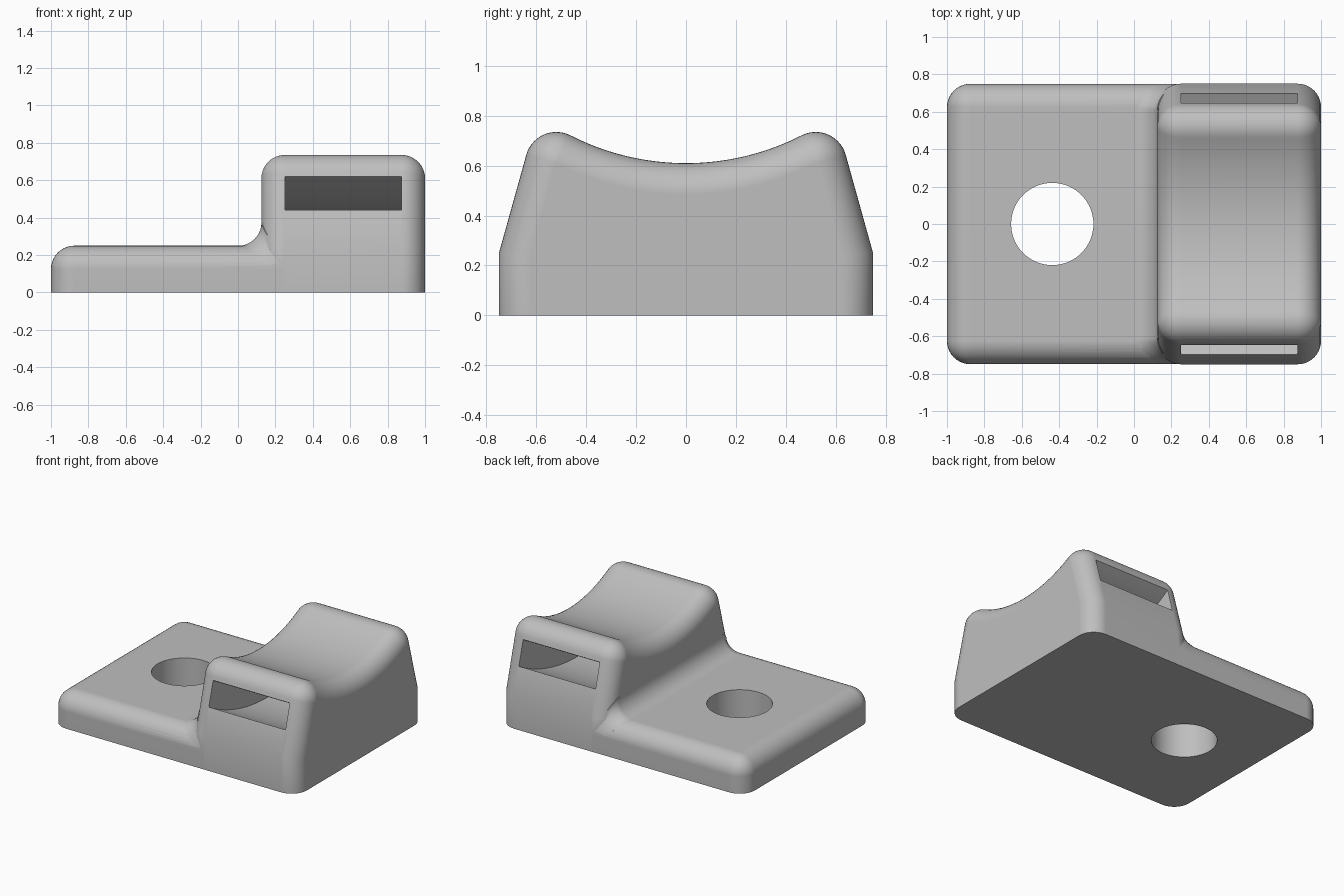
import bpy, bmesh
from math import sin, cos, sqrt, atan2, radians, pi

R = 0.125            # edge rounding
SLAB = 0.25          # base height
PEAK = (0.52, 0.61)  # centre of the saddle lip rounding
SADDLE = (PEAK[0] ** 2 - R ** 2) / (2 * R)   # saddle radius, tangent to the lips
AXIS = 0.61 + SADDLE                         # height of the saddle centre

cube = bpy.data.objects.get("Cube")
if cube:
    bpy.data.objects.remove(cube, do_unlink=True)

grey = bpy.data.materials.new("mid_grey")
grey.use_nodes = True
colour = (0.52, 0.52, 0.52, 1)
grey.diffuse_color = colour
for node in grey.node_tree.nodes:
    if node.type == "BSDF_PRINCIPLED":
        node.inputs["Base Color"].default_value = colour


def make(name, bm):
    bmesh.ops.recalc_face_normals(bm, faces=bm.faces)
    mesh = bpy.data.meshes.new(name)
    bm.to_mesh(mesh)
    bm.free()
    mesh.materials.append(grey)
    ob = bpy.data.objects.new(name, mesh)
    bpy.context.collection.objects.link(ob)
    return ob


def loft(name, rings):
    """Skin a series of equal rings and cap both ends."""
    bm = bmesh.new()
    rows = [[bm.verts.new(p) for p in ring] for ring in rings]
    n = len(rows[0])
    for a, b in zip(rows, rows[1:]):
        for i in range(n):
            j = (i + 1) % n
            bm.faces.new((a[i], a[j], b[j], b[i]))
    bm.faces.new(rows[0])
    bm.faces.new(rows[-1])
    return make(name, bm)


def combine(target, tool, operation):
    mod = target.modifiers.new(operation.lower(), "BOOLEAN")
    mod.operation = operation
    mod.solver = "EXACT"
    mod.object = tool
    bpy.context.view_layer.objects.active = target
    bpy.ops.object.modifier_apply(modifier=mod.name)
    bpy.data.objects.remove(tool, do_unlink=True)


def saddle_outline(d):
    """End profile of the saddle block, inset by d."""
    r = max(R - d, 0.003)
    half = [(0.75 - d, 0), (0.75 - d, SLAB - 0.136 * d)]
    tilt = atan2(PEAK[0], SADDLE)
    start, end = radians(15.56), pi / 2 + tilt
    for i in range(15):
        a = start + (end - start) * i / 14
        half.append((PEAK[0] + r * cos(a), PEAK[1] + r * sin(a)))
    for i in range(1, 17):
        a = tilt * (1 - i / 16)
        half.append(((SADDLE + d) * sin(a), AXIS - (SADDLE + d) * cos(a)))
    return half + [(-y, z) for y, z in reversed(half[:-1])]


# Saddle block, rounded at both ends by insetting its profile
steps = [radians(90 * i / 10) for i in range(11)]
stations = [(R + R * (1 - cos(a)), R * (1 - sin(a))) for a in steps]
stations += [(1 - R * (1 - cos(a)), R * (1 - sin(a))) for a in reversed(steps)]
body = loft("cable_saddle_mount",
            [[(x, y, z) for y, z in saddle_outline(d)] for x, d in stations])

# Base slab with rounded top edges and rounded outer corners
bm = bmesh.new()
bmesh.ops.create_cube(bm, size=1)
for v in bm.verts:
    v.co = (-1 if v.co.x < 0 else 0.5, v.co.y * 1.499, (v.co.z + 0.5) * SLAB)
rounded = []
for e in bm.edges:
    mid = (e.verts[0].co + e.verts[1].co) / 2
    upper = mid.z > 0.2 and mid.x < 0.4
    corner = mid.x < -0.9 and abs(mid.y) > 0.7 and 0.1 < mid.z < 0.2
    if upper or corner:
        rounded.append(e)
bmesh.ops.bevel(bm, geom=rounded, offset=R, offset_type="OFFSET", segments=10,
                profile=0.5, affect="EDGES", clamp_overlap=False)
slab = make("base_slab", bm)


def slab_top(y):
    over = max(0, abs(y) - 0.625)
    return R + sqrt(max(0, R * R - over * over))


# Concave fillet that runs along the step and fades around its corners
rings = []
for side in (-1, 1):
    angles = range(-90, 1, 9) if side < 0 else range(0, 91, 9)
    for deg in angles:
        a = radians(deg)
        r = R * (1 - 0.85 * abs(deg) / 90)
        nx, ny = -cos(a), sin(a)

        def place(s, rise=None):
            y = max(-0.748, min(0.748, side * 0.61 + ny * (R + s)))
            z = 0.1 if rise is None else slab_top(y) + rise
            return (0.25 + nx * (R + s), y, z)

        ring = [place(-0.05), place(-0.05, r)]
        for i in range(11):
            t = radians(9 * i)
            ring.append(place(r * (1 - cos(t)) - 0.0005, r * (1 - sin(t)) - 0.0005))
        rings.append(ring + [place(r)])
fillet = loft("step_fillet", rings)

# Curved strap slot, concentric with the saddle
arc = [radians(-40 + 2.5 * i) for i in range(33)]
band = [(1.2 * sin(a), AXIS - 1.2 * cos(a)) for a in arc]
band += [(1.378 * sin(a), AXIS - 1.378 * cos(a)) for a in reversed(arc)]
slot = loft("strap_slot", [[(x, y, z) for y, z in band] for x in (0.25, 0.875)])

# Screw hole
circle = [radians(360 * i / 64) for i in range(64)]
hole = loft("screw_hole", [[(-0.437 + 0.22 * cos(a), 0.22 * sin(a), z) for a in circle]
                           for z in (-0.2, 0.5)])

combine(slab, fillet, "UNION")
combine(body, slab, "UNION")
combine(body, slot, "DIFFERENCE")
combine(body, hole, "DIFFERENCE")

# Smooth rounded areas, crisp cut edges
for ob in bpy.context.selected_objects:
    ob.select_set(False)
body.select_set(True)
bpy.context.view_layer.objects.active = body
bpy.ops.object.shade_smooth_by_angle(angle=radians(35))
weighted = body.modifiers.new("flat_normals", "WEIGHTED_NORMAL")
weighted.keep_sharp = True
